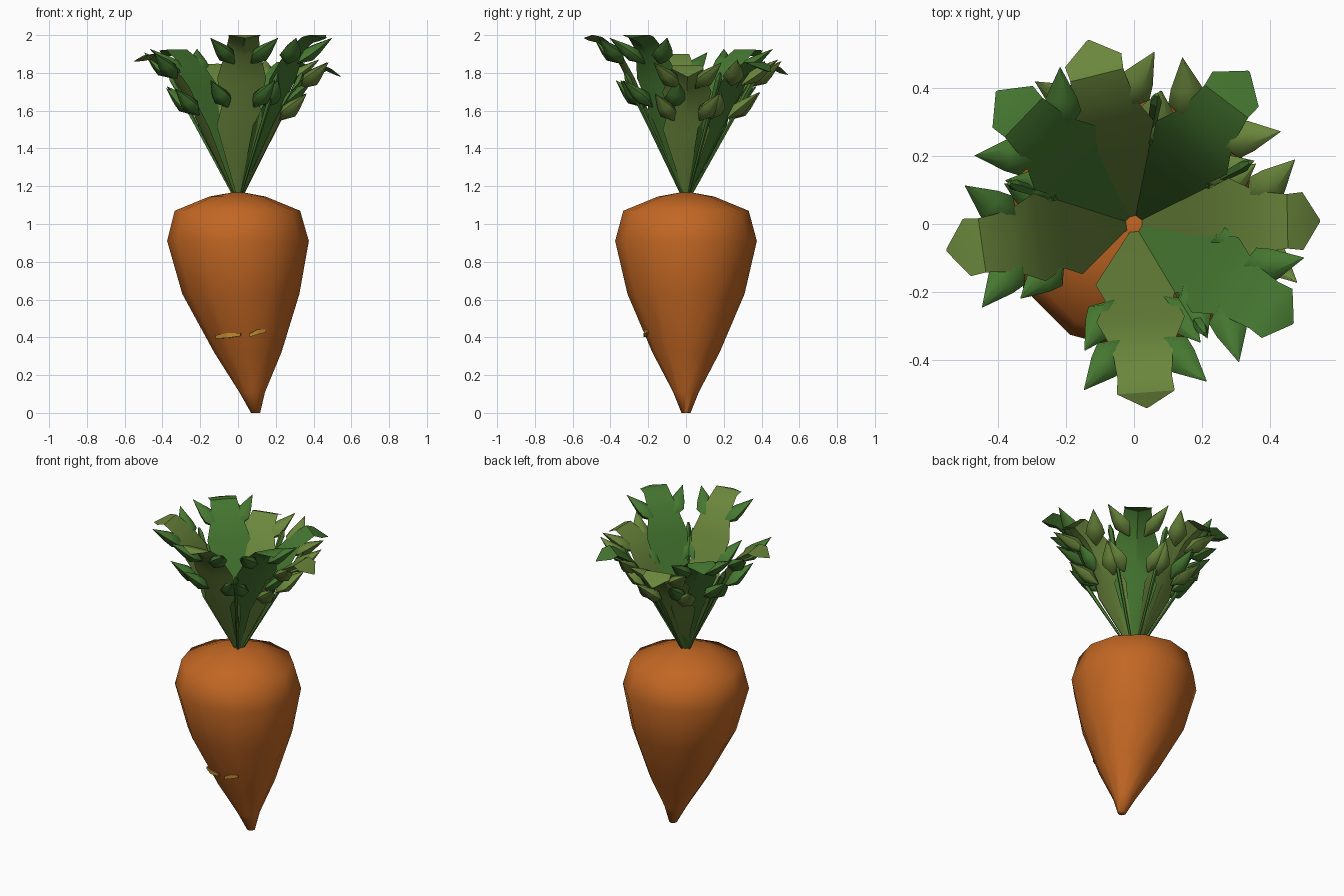
import bpy, bmesh
from math import sin, cos, radians, pi
from mathutils import Vector

if "Cube" in bpy.data.objects:
    bpy.data.objects.remove(bpy.data.objects["Cube"])


def material(name, rgb):
    m = bpy.data.materials.new(name)
    m.diffuse_color = (*rgb, 1)
    m.use_nodes = True
    m.node_tree.nodes["Principled BSDF"].inputs["Base Color"].default_value = m.diffuse_color
    return m


ORANGE = material("carrot_orange", (0.54, 0.135, 0.017))
OCHRE = material("ochre", (0.50, 0.25, 0.03))
OLIVE = material("olive_green", (0.145, 0.24, 0.045))
GREEN = material("deep_green", (0.06, 0.185, 0.03))


def make(name, verts, faces, mat, smooth=None):
    me = bpy.data.meshes.new(name)
    me.from_pydata([tuple(v) for v in verts], [], faces)
    bm = bmesh.new()
    bm.from_mesh(me)
    bmesh.ops.remove_doubles(bm, verts=bm.verts, dist=1e-5)
    bmesh.ops.recalc_face_normals(bm, faces=bm.faces)
    bm.to_mesh(me)
    bm.free()
    me.materials.append(mat)
    ob = bpy.data.objects.new(name, me)
    bpy.context.collection.objects.link(ob)
    if smooth:
        bpy.context.view_layer.objects.active = ob
        ob.select_set(True)
        bpy.ops.object.shade_smooth_by_angle(angle=radians(smooth))
        ob.select_set(False)
    return ob


def skin(rings):
    """Join equal-sized closed rings into a capped tube."""
    n = len(rings[0])
    verts = [v for ring in rings for v in ring]
    faces = [(k * n + i, k * n + (i + 1) % n, (k + 1) * n + (i + 1) % n, (k + 1) * n + i)
             for k in range(len(rings) - 1) for i in range(n)]
    faces += [tuple(range(n)), tuple(range((len(rings) - 1) * n, len(rings) * n))]
    return verts, faces


def spindle(name, a, b, profile, sides, mat, smooth=None, flat=1.0):
    """Tapered spike from a to b; profile = (fraction, radius)."""
    d = b - a
    u = d.cross(Vector((0, 0, 1))).normalized()
    w = u.cross(d).normalized() * flat
    rings = [[a + d * t + (u * cos(2 * pi * i / sides) + w * sin(2 * pi * i / sides)) * r
              for i in range(sides)] for t, r in profile]
    return make(name, *skin(rings), mat, smooth)


# Carrot root: (z, centre x, radius), tip leaning to +x
ROOT = [(0, 0.093, 0.024), (0.11, 0.075, 0.068), (0.32, 0.052, 0.178), (0.63, 0.015, 0.31),
        (0.91, 0, 0.375), (1.07, -0.003, 0.332), (1.145, -0.003, 0.15), (1.168, 0, 0.025)]
SIDES = 12
make("carrot_root", *skin([[Vector((cx + r * cos(2 * pi * i / SIDES), r * sin(2 * pi * i / SIDES), z))
                            for i in range(SIDES)] for z, cx, r in ROOT]), ORANGE, 75)

# Two small ochre creases on the lower front
for n, pts in enumerate([[(-0.11, -0.145, 0.402), (-0.05, -0.193, 0.410), (0.015, -0.212, 0.415)],
                         [(0.06, -0.212, 0.410), (0.10, -0.211, 0.428), (0.14, -0.195, 0.434)]]):
    rings = []
    for p, h in zip(pts, (0.009, 0.013, 0.008)):
        p = Vector(p)
        o = Vector((p.x - 0.045, p.y, 0)).normalized() * 0.012
        up = Vector((0, 0, h))
        rings.append([p - o * 2 - up, p + o - up, p + o + up, p - o * 2 + up])
    make(f"root_crease_{n}", *skin(rings), OCHRE)

# Leaf stations: (distance out, half width, height if tall, height if low)
LEAF = [(0.022, 0.014, 1.165, 1.165), (0.17, 0.125, 1.52, 1.50), (0.22, 0.10, 1.63, 1.60),
        (0.28, 0.13, 1.77, 1.70), (0.36, 0.09, 1.92, 1.79), (0.45, 0.08, 1.99, 1.84),
        (0.495, 0.085, 2.0, 1.82), (0.545, 0.004, 1.985, 1.78)]
# Leaves: (angle, tallness, tip distance, blade material, leaflet material)
LEAVES = [(-86, 1, 0.54, OLIVE, GREEN), (-32, 1, 0.55, GREEN, GREEN), (1, 0, 0.545, OLIVE, OLIVE),
          (53, 0.12, 0.56, GREEN, OLIVE), (104, 0.05, 0.555, OLIVE, OLIVE),
          (136, 0.55, 0.56, GREEN, GREEN), (188, 0.4, 0.555, OLIVE, GREEN)]
# Leaflet pairs: (start out, side, drop, end out, side, drop, leaf station)
LEAFLETS = [(0.335, 0.045, -0.07, 0.475, 0.18, 0.065, 4), (0.22, 0.07, -0.15, 0.36, 0.17, -0.01, 3)]

for n, (ang, tall, tip, mat, mat2) in enumerate(LEAVES):
    out = Vector((cos(radians(ang)), sin(radians(ang)), 0))
    side = Vector((-out.y, out.x, 0))

    def at(r, s, z):
        return out * r + side * s + Vector((0, 0, z))

    # Blade with a raised midrib underneath
    rings = []
    for r, w, zt, zl in LEAF[:-1] + [(tip, *LEAF[-1][1:])]:
        z = zl + (zt - zl) * tall
        rib = min(0.03, w * 0.4)
        rings.append([at(r, -w, z), at(r, 0, z + 0.001), at(r, w, z), at(r + rib * 0.6, 0, z - rib)])
    make(f"leaf_{n}", *skin(rings), mat, 30)

    # Pointed leaflets along both edges
    for k, (r0, s0, d0, r1, s1, d1, i) in enumerate(LEAFLETS):
        z = LEAF[i][3] + (LEAF[i][2] - LEAF[i][3]) * tall
        for s in (-1, 1):
            spindle(f"leaflet_{n}_{k}_{'lr'[s > 0]}", at(r0, s * s0, z + d0), at(r1, s * s1, z + d1),
                    [(0, 0.006), (0.33, 0.058), (0.55, 0.045), (1, 0.001)], 6, mat2, 50, 0.7)

# Thin stalks standing between the leaves
for n, ang in enumerate((80, 28, 162, -57)):
    d = Vector((cos(radians(ang)), sin(radians(ang)), 0))
    spindle(f"stalk_{n}", d * 0.03 + Vector((0, 0, 1.16)), d * 0.385 + Vector((0, 0, 1.80)),
            [(0, 0.006), (0.6, 0.011), (0.95, 0.018), (1, 0.006)], 5, GREEN)
